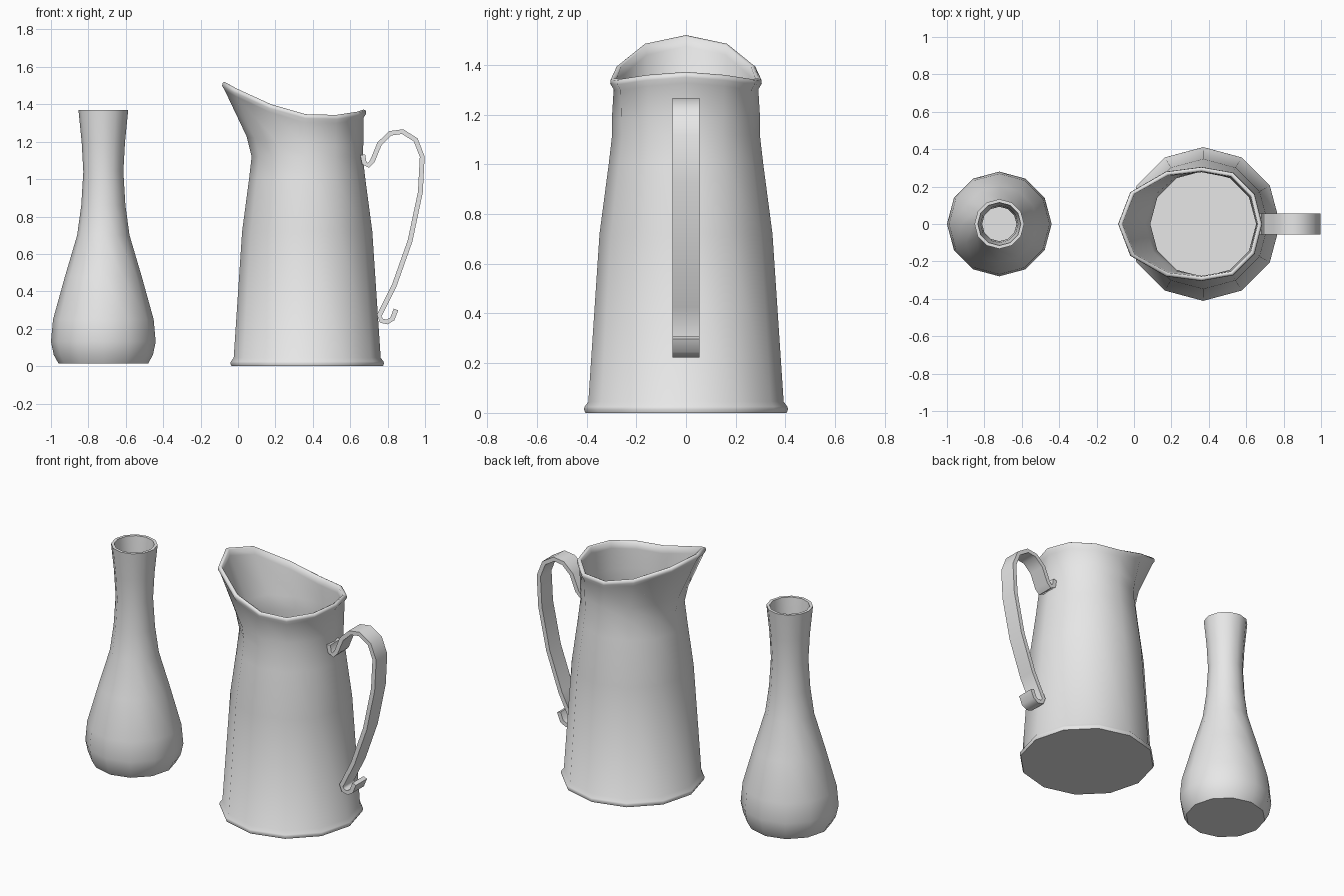
import bpy, bmesh
from math import sin, cos, pi, radians
from mathutils import Vector

cube = bpy.data.objects.get("Cube")
if cube:
    bpy.data.objects.remove(cube)

SIDES = 12
grey = bpy.data.materials.new("plain_grey")
grey.use_nodes = True
grey.diffuse_color = (0.8, 0.8, 0.8, 1)
grey.node_tree.nodes["Principled BSDF"].inputs["Base Color"].default_value = (0.8, 0.8, 0.8, 1)


def loft(name, rings, sharp_angle):
    """Skin a list of point rings into a closed, smooth-shaded solid."""
    bm = bmesh.new()
    loops = [[bm.verts.new(p) for p in ring] for ring in rings]
    for a, b in zip(loops, loops[1:]):
        for i in range(len(a)):
            j = (i + 1) % len(a)
            bm.faces.new((a[i], a[j], b[j], b[i]))
    bm.faces.new(loops[0])
    bm.faces.new(loops[-1])
    bmesh.ops.recalc_face_normals(bm, faces=bm.faces)
    mesh = bpy.data.meshes.new(name)
    bm.to_mesh(mesh)
    bm.free()
    mesh.materials.append(grey)
    obj = bpy.data.objects.new(name, mesh)
    bpy.context.collection.objects.link(obj)
    bpy.ops.object.select_all(action='DESELECT')
    obj.select_set(True)
    bpy.context.view_layer.objects.active = obj
    bpy.ops.object.shade_smooth_by_angle(angle=radians(sharp_angle))
    return obj


def circle(cx, r, z):
    """Ring starting at -x, so that index 0 is the spout side."""
    angles = [pi - 2 * pi * i / SIDES for i in range(SIDES)]
    return [Vector((cx + r * cos(a), r * sin(a), z)) for a in angles]


# Vase: outside up to the mouth, then back down the inside
VASE_X = -0.72
vase_profile = [(0.24, 0.015), (0.265, 0.06), (0.28, 0.13), (0.269, 0.25),
                (0.205, 0.48), (0.14, 0.7), (0.118, 0.86), (0.107, 1.04),
                (0.116, 1.2), (0.133, 1.37), (0.115, 1.37), (0.1, 1.2),
                (0.092, 1.04), (0.103, 0.86), (0.125, 0.7), (0.19, 0.48),
                (0.25, 0.25), (0.26, 0.13), (0.22, 0.04)]
loft("vase", [circle(VASE_X, r, z) for r, z in vase_profile], 50)

# Pitcher body: round wall that flows into a raised pouring lip
PITCHER_X = 0.37


def inset(ring, d, drop=0):
    out = []
    for p in ring:
        radial = Vector((p.x - PITCHER_X, p.y, 0)).normalized()
        out.append(p - radial * d - Vector((0, 0, drop)))
    return out


def blend(a, b, plan, height):
    return [Vector((p.x + (q.x - p.x) * plan, p.y + (q.y - p.y) * plan,
                    p.z + (q.z - p.z) * height)) for p, q in zip(a, b)]


half_rim = [(-0.085, 0, 1.52), (-0.02, 0.17, 1.485), (0.17, 0.28, 1.4),
            (0.36, 0.305, 1.347), (0.53, 0.275, 1.343), (0.645, 0.16, 1.36),
            (0.685, 0, 1.372)]
rim = [Vector(p) for p in half_rim]
rim += [Vector((x, -y, z)) for x, y, z in half_rim[-2:0:-1]]

foot = [circle(PITCHER_X, r, z) for r, z in
        [(0.405, 0), (0.411, 0.015), (0.408, 0.025), (0.393, 0.045)]]
wall = [circle(PITCHER_X, r, z) for r, z in
        [(0.348, 0.72), (0.311, 1.0), (0.297, 1.12)]]
flare = blend(wall[-1], rim, 0.17, 0.27)
bead = [inset(rim, 0.014, 0.045), inset(rim, 0, 0.022), inset(rim, 0.002, 0.006),
        inset(rim, 0.012), inset(rim, 0.024, 0.006), inset(rim, 0.028, 0.045)]
lining = [inset(r, 0.014) for r in [flare] + wall[::-1]]
lining.append(circle(PITCHER_X, 0.378, 0.04))
loft("pitcher_body", foot + wall + [flare] + bead + lining, 60)

# Handle: flat strap following a curve with a curl at each end
path = [(0.667, 1.13), (0.675, 1.085), (0.697, 1.073), (0.718, 1.095),
        (0.757, 1.19), (0.815, 1.245), (0.88, 1.254), (0.95, 1.21),
        (0.985, 1.12), (0.975, 0.93), (0.92, 0.67), (0.835, 0.43),
        (0.755, 0.27), (0.767, 0.243), (0.797, 0.236), (0.825, 0.253),
        (0.845, 0.303)]
points = [Vector((x, 0, z)) for x, z in path]
HALF_WIDTH, HALF_THICK = 0.055, 0.013
strap = []
for i, p in enumerate(points):
    t = (points[min(i + 1, len(points) - 1)] - points[max(i - 1, 0)]).normalized()
    n = Vector((-t.z, 0, t.x)) * HALF_THICK
    w = Vector((0, HALF_WIDTH, 0))
    strap.append([p + n + w, p + n - w, p - n - w, p - n + w])
loft("pitcher_handle", strap, 65)
